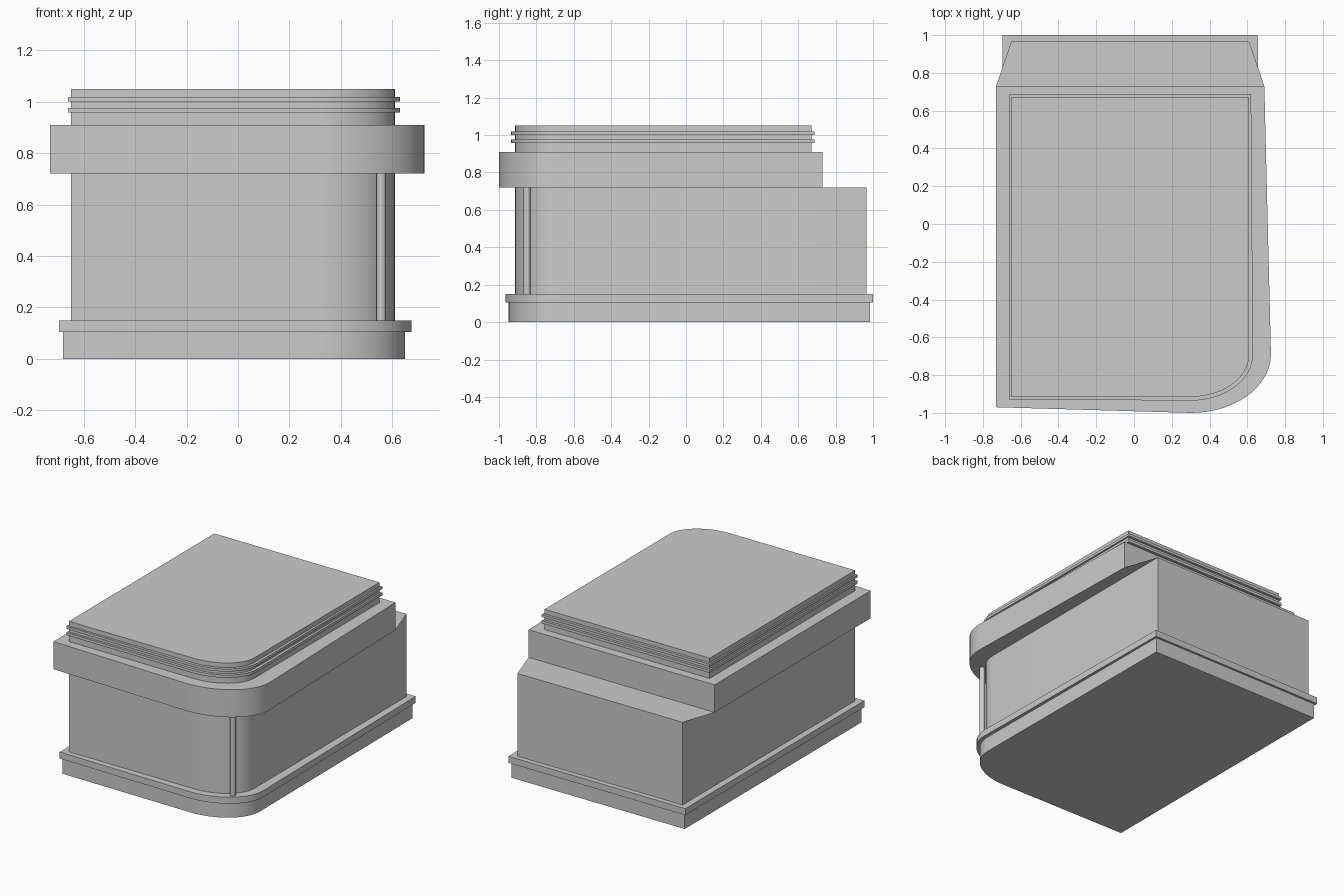
import bpy, bmesh, math

if "Cube" in bpy.data.objects:
    bpy.data.objects.remove(bpy.data.objects["Cube"])

CX, CY, ARC = 0.30, -0.69, 16   # centre and segments of the rounded front corner


def outline(left, right_front, right_back, front, front_left, back):
    """Counter-clockwise plan outline: three sharp corners and one rounded one."""
    pts = [(left, front_left)]
    for i in range(ARC + 1):
        a = -math.pi / 2 + i * math.pi / 2 / ARC
        pts.append((CX + (right_front - CX) * math.cos(a),
                    CY + (CY - front) * math.sin(a)))
    return pts + [(right_back, back), (left, back)]


def smooth(ob):
    bpy.ops.object.select_all(action='DESELECT')
    ob.select_set(True)
    bpy.context.view_layer.objects.active = ob
    bpy.ops.object.shade_smooth_by_angle(angle=math.radians(30))


def shell(name, sections, cap_bottom=False, cap_top=False):
    """Skin a stack of (outline, z) sections."""
    bm = bmesh.new()
    rings = [[bm.verts.new((x, y, z)) for x, y in pts] for pts, z in sections]
    for a, b in zip(rings, rings[1:]):
        for i in range(len(a)):
            j = (i + 1) % len(a)
            bm.faces.new((a[i], a[j], b[j], b[i]))
    if cap_bottom:
        bm.faces.new(rings[0][::-1])
    if cap_top:
        bm.faces.new(rings[-1])
    me = bpy.data.meshes.new(name)
    bm.to_mesh(me)
    bm.free()
    ob = bpy.data.objects.new(name, me)
    bpy.context.collection.objects.link(ob)
    smooth(ob)


# Plan outlines of each level
plinth = outline(-0.68, 0.65, 0.64, -0.95, -0.94, 0.985)
lip = outline(-0.695, 0.675, 0.655, -0.965, -0.95, 1.0)
body = outline(-0.65, 0.61, 0.61, -0.915, -0.915, 0.965)
band = outline(-0.73, 0.725, 0.69, -1.0, -0.97, 0.73)
cap = outline(-0.65, 0.61, 0.61, -0.915, -0.915, 0.67)
ridge = outline(-0.66, 0.63, 0.62, -0.935, -0.928, 0.687)

# Plinth with projecting lip
shell("base_plinth", [(plinth, 0), (plinth, 0.105), (lip, 0.105), (lip, 0.15), (body, 0.15)],
      cap_bottom=True)

# Main walls
shell("main_walls", [(body, 0.15), (body, 0.72)])

# Overhanging band, whose underside tapers into the rear shelf
shell("overhang_band", [(body, 0.72), (band, 0.72), (band, 0.91), (cap, 0.91)])

# Roof block with two thin ridges
roof = [(cap, 0.91)]
for z0, z1 in ((0.957, 0.976), (1.0, 1.018)):
    roof += [(cap, z0), (ridge, z0), (ridge, z1), (cap, z1)]
shell("ridged_roof", roof + [(cap, 1.05)], cap_top=True)

# Slim post on the rounded corner
bpy.ops.mesh.primitive_cylinder_add(vertices=16, radius=0.018, depth=0.57,
                                    location=(0.557, -0.85, 0.435))
post = bpy.context.object
post.name = "corner_post"
smooth(post)
